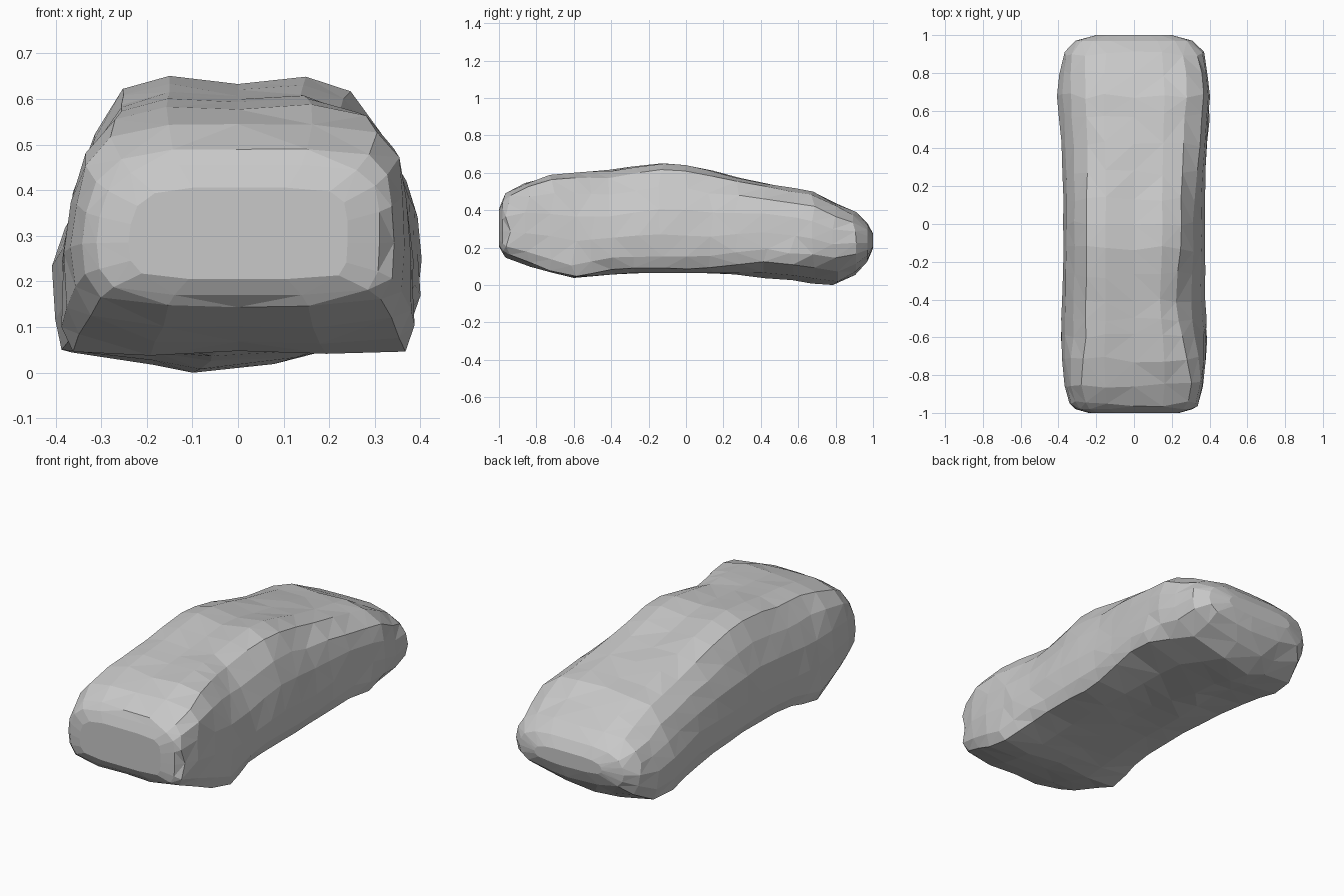
import bpy, bmesh, random
from mathutils import Vector

random.seed(4)
cube = bpy.data.objects.get("Cube")
if cube:
    bpy.data.objects.remove(cube, do_unlink=True)

# One plain grey for the whole body
grey = bpy.data.materials.new("plain_grey")
grey.use_nodes = True
grey.diffuse_color = (0.58, 0.58, 0.58, 1)
grey.node_tree.nodes["Principled BSDF"].inputs["Base Color"].default_value = (0.58, 0.58, 0.58, 1)

# Half cross-sections from top centre to bottom centre: (share of width, share of height)
NOSE = [(0, 1), (.45, 1), (.84, .96), (.97, .84), (1, .64), (1, .4), (.99, .18), (.92, .04), (.45, 0), (0, 0)]
NOSE_SOFT = [(0, 1), (.42, 1), (.76, .94), (.92, .8), (.98, .6), (1, .4), (.98, .2), (.88, .06), (.45, 0), (0, 0)]
HOOD = [(0, .98), (.4, 1), (.66, .95), (.84, .8), (.96, .58), (1, .35), (1, .11), (.95, .01), (.5, 0), (0, .01)]
WAIST = [(0, .98), (.36, .99), (.58, .92), (.79, .76), (.94, .56), (1, .35), (.98, .16), (.9, .05), (.5, 0), (0, .01)]
CABIN = [(0, .97), (.4, 1), (.67, .95), (.84, .78), (.96, .58), (1, .35), (.98, .15), (.9, .04), (.5, 0), (0, .01)]
# The tail is cut away below on its right and sloped above on its left
TAIL_RIGHT = [(0, 1), (.4, 1), (.68, .97), (.91, .84), (.97, .68), (1, .48), (1, .3), (.96, .17), (.45, .05), (-.15, 0)]
TAIL_LEFT = [(0, 1), (.4, .99), (.64, .93), (.83, .8), (.94, .63), (1, .46), (.99, .22), (.95, .08), (.45, .04), (.15, 0)]
REAR_RIGHT = [(0, 1), (.4, 1), (.7, .96), (.91, .83), (.98, .68), (1, .5), (.96, .33), (.72, .17), (.2, .05), (-.25, 0)]
REAR_LEFT = [(0, 1), (.4, 1), (.7, .95), (.9, .82), (.97, .66), (1, .48), (.97, .3), (.88, .15), (.5, .04), (.25, 0)]

# Sections along the body: position, right half, left half
SECTIONS = [
    (-1, NOSE, NOSE_SOFT), (-.85, NOSE, NOSE_SOFT), (-.6, HOOD, HOOD), (-.42, WAIST, CABIN), (-.1, CABIN, CABIN),
    (.1, CABIN, CABIN), (.4, TAIL_RIGHT, TAIL_LEFT), (.6, TAIL_RIGHT, TAIL_LEFT), (.75, REAR_RIGHT, TAIL_LEFT),
    (.9, REAR_RIGHT, REAR_LEFT), (1, REAR_LEFT, REAR_LEFT),
]

# Stations from front to back: y, half width, bottom, top
STATIONS = [
    (-1, .24, .21, .41), (-.98, .31, .175, .46), (-.95, .34, .15, .495), (-.85, .365, .105, .55),
    (-.72, .38, .07, .59), (-.6, .385, .045, .608), (-.5, .383, .053, .613), (-.4, .38, .06, .62),
    (-.27, .375, .067, .64), (-.13, .375, .07, .655), (0, .375, .07, .645), (.13, .375, .066, .615),
    (.27, .38, .057, .58), (.42, .388, .043, .548), (.57, .397, .03, .52), (.68, .405, .015, .503),
    (.8, .393, .002, .445), (.9, .37, .06, .395), (.97, .31, .13, .335), (1, .2, .2, .28),
]


def blend(a, b, t):
    return [Vector(p).lerp(Vector(q), t) for p, q in zip(a, b)]


def outline_at(y):
    # Closed outline between the two nearest sections
    for (y0, *front), (y1, *back) in zip(SECTIONS, SECTIONS[1:]):
        if y <= y1:
            right, left = (blend(a, b, (y - y0) / (y1 - y0)) for a, b in zip(front, back))
            return right + [Vector((-p.x, p.y)) for p in left[-2:0:-1]]


def make_body():
    bm = bmesh.new()
    rings = []
    for y, width, low, high in STATIONS:
        rings.append([bm.verts.new((p.x * width, y, low + p.y * (high - low))) for p in outline_at(y)])
    count = len(rings[0])
    for a, b in zip(rings, rings[1:]):
        for i in range(count):
            j = (i + 1) % count
            bm.faces.new((a[i], a[j], b[j], b[i]))
    bm.faces.new(rings[0])
    bm.faces.new(rings[-1])
    # Slightly uneven hand-hewn facets
    for ring in rings[2:-2]:
        for v in ring:
            v.co.x *= 1 + random.uniform(-.012, .008)
            v.co.y += random.uniform(-.018, .018)
            v.co.z += random.uniform(-.003, .003)
    bmesh.ops.triangulate(bm, faces=bm.faces[:], quad_method='SHORT_EDGE')
    bmesh.ops.recalc_face_normals(bm, faces=bm.faces[:])
    # Rest the lowest point on the floor
    lowest = min(v.co.z for v in bm.verts)
    bmesh.ops.translate(bm, verts=bm.verts[:], vec=(0, 0, -lowest))
    mesh = bpy.data.meshes.new("body")
    bm.to_mesh(mesh)
    bm.free()
    mesh.materials.append(grey)
    body = bpy.data.objects.new("body", mesh)
    bpy.context.scene.collection.objects.link(body)


make_body()
